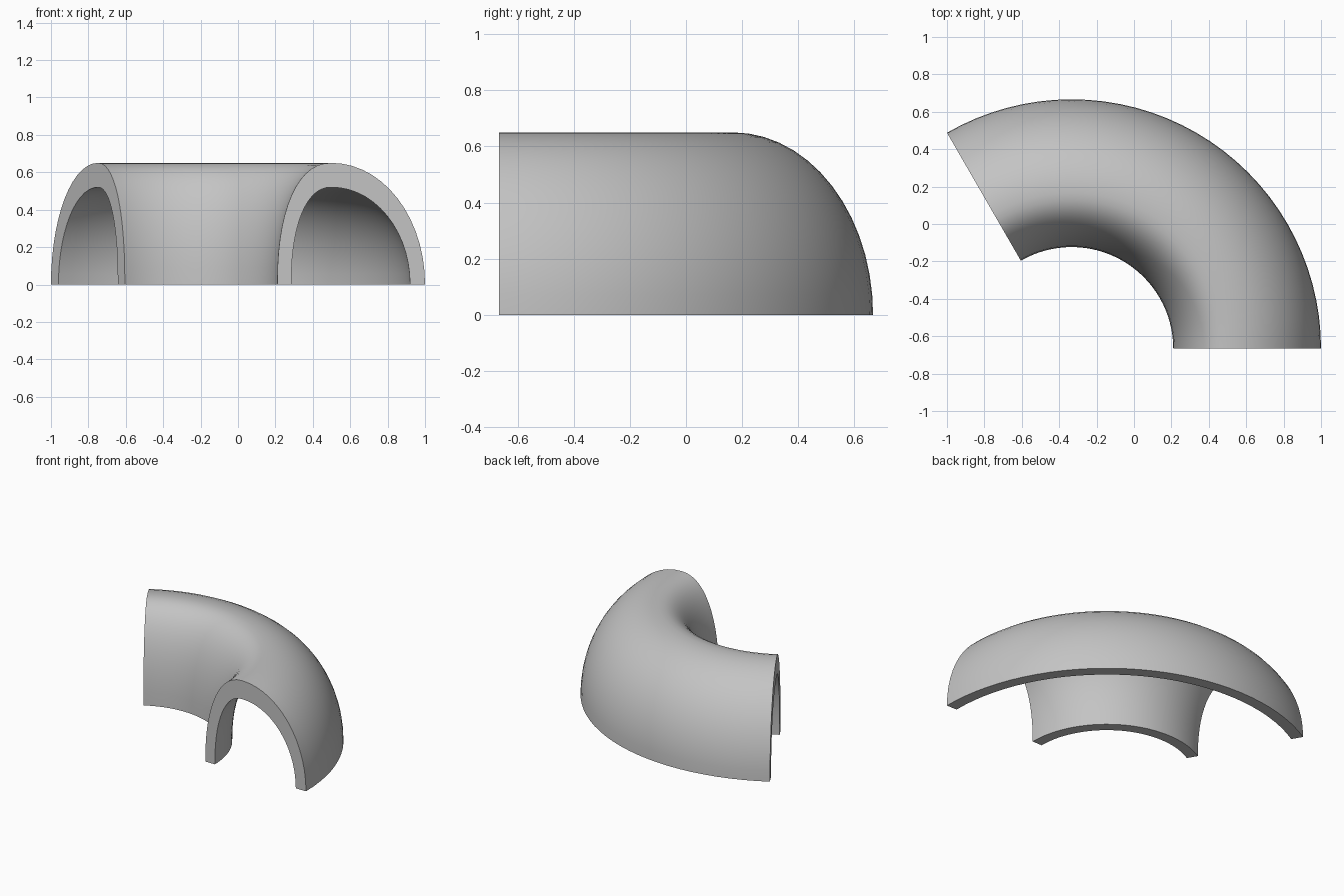
import bpy, bmesh
from math import sin, cos, pi, radians
from mathutils import Vector

cube = bpy.data.objects.get("Cube")
if cube:
    bpy.data.objects.remove(cube, do_unlink=True)

CENTRE = Vector((-1 / 3, -2 / 3, 0))   # axis of the bend
PEAK_X = 0.5                           # crest of the arch section
SWEEP = radians(120)
STEPS = 32
QUARTER = 14


def arch(inner_width, outer_width, height):
    """Lopsided half-oval from the outer foot over the crest to the inner foot."""
    points = []
    for i in range(2 * QUARTER + 1):
        a = pi * i / (2 * QUARTER)
        c, s = cos(a), max(sin(a), 0)
        if i <= QUARTER:
            x, z = outer_width * c, height * s
        else:                          # steeper, slightly squarer inner side
            p = 2 / 2.25
            x, z = -inner_width * abs(c) ** p, height * s ** p
        points.append(Vector((PEAK_X + x, CENTRE.y, z if 0 < i < 2 * QUARTER else 0)))
    return points


# Closed wall section: outer arch, then the inner arch back again
section = arch(0.29, 0.5, 0.65) + arch(0.215, 0.42, 0.52)[::-1]

# Sweep the section around the bend and cap both ends
bm = bmesh.new()
verts = [bm.verts.new(p) for p in section]
edges = [bm.edges.new((v, verts[(i + 1) % len(verts)])) for i, v in enumerate(verts)]
bmesh.ops.spin(bm, geom=verts + edges, cent=CENTRE, axis=(0, 0, 1),
               angle=SWEEP, steps=STEPS, use_duplicate=False)
bmesh.ops.holes_fill(bm, edges=[e for e in bm.edges if e.is_boundary], sides=0)
bmesh.ops.recalc_face_normals(bm, faces=bm.faces)
mesh = bpy.data.meshes.new("curved_half_pipe")
bm.to_mesh(mesh)
bm.free()

pipe = bpy.data.objects.new("curved_half_pipe", mesh)
bpy.context.collection.objects.link(pipe)

# Plain grey
grey = bpy.data.materials.new("plain_grey")
grey.use_nodes = True
colour = (0.55, 0.55, 0.55, 1)
grey.diffuse_color = colour
grey.node_tree.nodes["Principled BSDF"].inputs["Base Color"].default_value = colour
mesh.materials.append(grey)

# Smooth walls with crisp rims
bpy.ops.object.select_all(action="DESELECT")
pipe.select_set(True)
bpy.context.view_layer.objects.active = pipe
bpy.ops.object.shade_smooth_by_angle(angle=radians(35))
